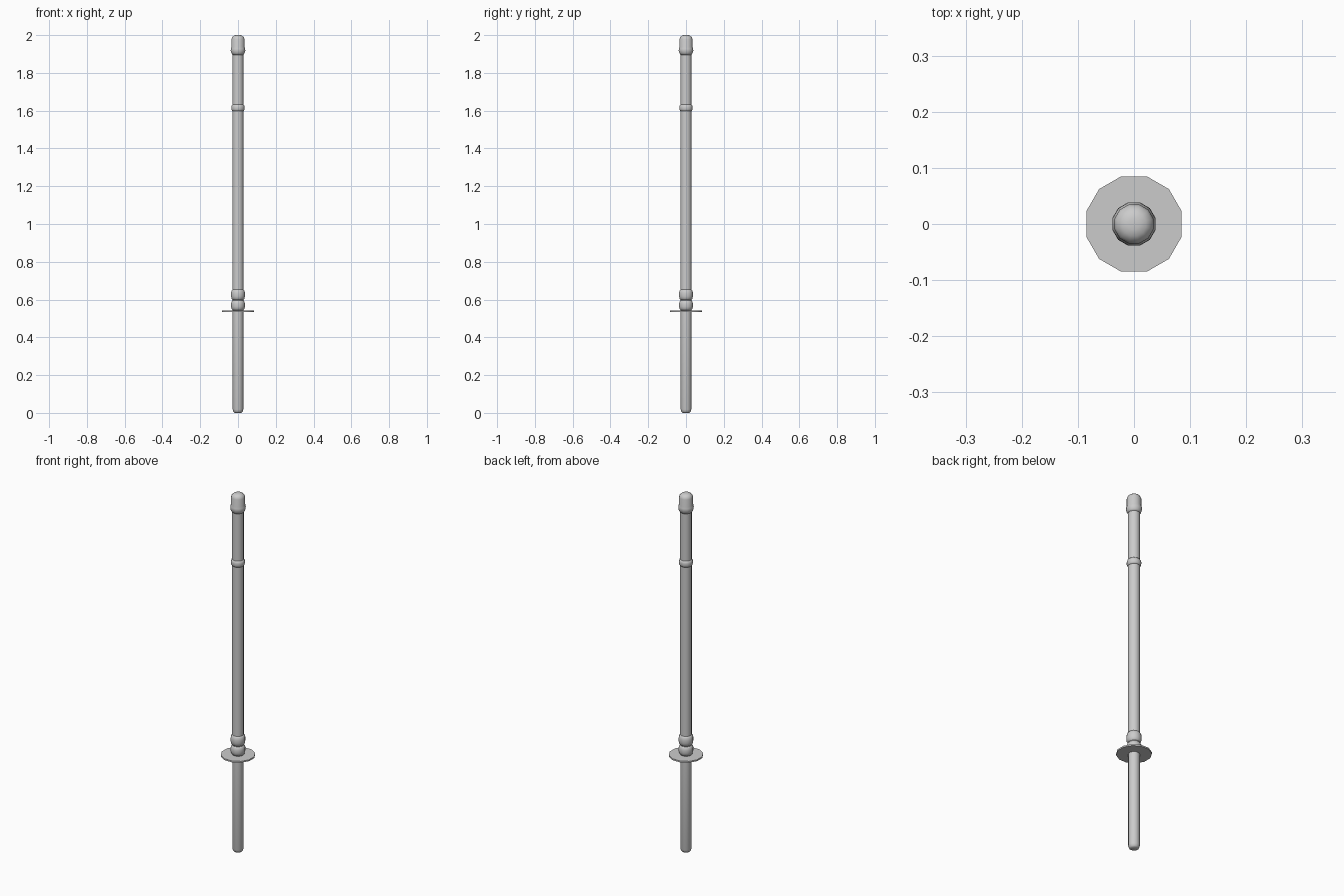
import bpy, bmesh, math

if "Cube" in bpy.data.objects:
    bpy.data.objects.remove(bpy.data.objects["Cube"])

SIDES = 12


def lathe(name, profile, angle=40):
    """Revolve (radius, z) points around z, capping both ends."""
    bm = bmesh.new()
    rings = []
    for r, z in profile:
        ring = []
        for i in range(SIDES):
            a = math.radians(15) + 2 * math.pi * i / SIDES
            ring.append(bm.verts.new((r * math.cos(a), r * math.sin(a), z)))
        rings.append(ring)
    for lo, hi in zip(rings, rings[1:]):
        for i in range(SIDES):
            j = (i + 1) % SIDES
            bm.faces.new((lo[i], lo[j], hi[j], hi[i]))
    bm.faces.new(rings[0][::-1])
    bm.faces.new(rings[-1])
    mesh = bpy.data.meshes.new(name)
    bm.to_mesh(mesh)
    bm.free()
    obj = bpy.data.objects.new(name, mesh)
    bpy.context.collection.objects.link(obj)
    bpy.ops.object.select_all(action='DESELECT')
    obj.select_set(True)
    bpy.context.view_layer.objects.active = obj
    bpy.ops.object.shade_smooth_by_angle(angle=math.radians(angle))
    return obj


def bead(name, z0, z1, r_end, r_mid):
    """Rounded band around the shaft."""
    h = z1 - z0
    rise = r_mid - r_end
    lathe(name, [(r_end, z0), (r_end + rise * 0.7, z0 + h * 0.15),
                 (r_mid, z0 + h * 0.35), (r_mid, z0 + h * 0.65),
                 (r_end + rise * 0.7, z0 + h * 0.85), (r_end, z1)], 60)


# Grip with rounded butt
lathe("grip", [(0.018, 0), (0.025, 0.005), (0.029, 0.018), (0.029, 0.56)])

# Round hand guard
lathe("guard", [(0.088, 0.534), (0.088, 0.542)])

# Two stacked collars above the guard
bead("lower_collar", 0.543, 0.597, 0.029, 0.038)
bead("upper_collar", 0.597, 0.655, 0.029, 0.038)

# Long shaft
lathe("blade", [(0.030, 0.56), (0.030, 1.95)])

# Binding ring
bead("binding_ring", 1.597, 1.632, 0.030, 0.036)

# Tip cap with flared lower lip and domed end
lathe("tip_cap", [(0.030, 1.896), (0.036, 1.904), (0.040, 1.918), (0.039, 1.928),
                  (0.036, 1.938), (0.036, 1.978), (0.032, 1.989),
                  (0.022, 1.997), (0.010, 2.0)], 60)
